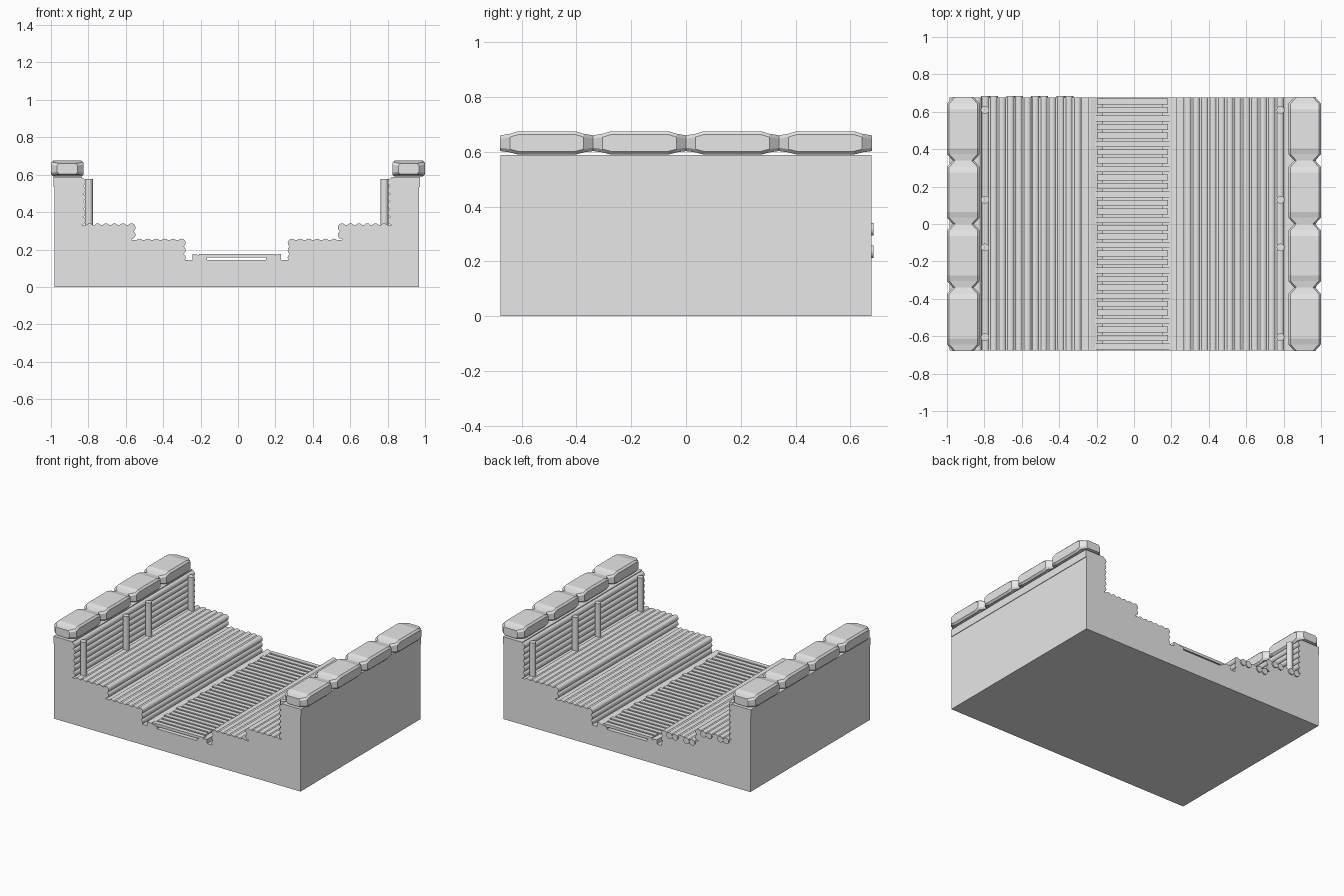
import bpy, bmesh, math
from mathutils import Matrix, Vector

old = bpy.data.objects.get("Cube")
if old:
    bpy.data.objects.remove(old, do_unlink=True)

grey = bpy.data.materials.new("plain grey")
grey.use_nodes = True
grey.diffuse_color = (0.8, 0.8, 0.8, 1)
grey.node_tree.nodes["Principled BSDF"].inputs["Base Color"].default_value = (0.8, 0.8, 0.8, 1)

HALF = 0.677      # half length along y
CX = -0.007       # the trench sits slightly off centre
R = 0.0225        # log radius
PITCH = 0.045


def finish(name, bm, smooth=False):
    bmesh.ops.recalc_face_normals(bm, faces=bm.faces[:])
    me = bpy.data.meshes.new(name)
    bm.to_mesh(me)
    bm.free()
    me.materials.append(grey)
    ob = bpy.data.objects.new(name, me)
    bpy.context.collection.objects.link(ob)
    if smooth:
        bpy.ops.object.select_all(action='DESELECT')
        ob.select_set(True)
        bpy.context.view_layer.objects.active = ob
        bpy.ops.object.shade_smooth_by_angle(angle=math.radians(50))
    return ob


def prism(bm, profile, y0, y1):
    """Extrude an x-z outline along y."""
    face = bm.faces.new([bm.verts.new((x, y0, z)) for x, z in profile])
    out = bmesh.ops.extrude_face_region(bm, geom=[face])
    verts = [v for v in out["geom"] if isinstance(v, bmesh.types.BMVert)]
    bmesh.ops.translate(bm, vec=(0, y1 - y0, 0), verts=verts)


def box(bm, x0, x1, y0, y1, z0, z1):
    prism(bm, [(x0, z0), (x1, z0), (x1, z1), (x0, z1)], y0, y1)


def log(bm, x, z, y1=HALF):
    mat = Matrix.Translation((x, (y1 - HALF) / 2, z)) @ Matrix.Rotation(math.pi / 2, 4, 'X')
    bmesh.ops.create_cone(bm, cap_ends=True, segments=12, radius1=R, radius2=R,
                          depth=HALF + y1, matrix=mat)


# Stepped earth body
half = [(0.975, 0), (0.975, 0.535), (0.828, 0.535), (0.828, 0.331), (0.563, 0.331),
        (0.563, 0.25), (0.295, 0.25), (0.295, 0.145)]
bm = bmesh.new()
prism(bm, [(CX + x, z) for x, z in half] + [(CX - x, z) for x, z in reversed(half)], -HALF, HALF)
finish("earth_body", bm)

# Slabs on top of both banks
bm = bmesh.new()
for s in (-1, 1):
    a, b = sorted((CX + s * 0.828, CX + s * 0.979))
    box(bm, a, b, -HALF, HALF, 0.535, 0.588)
finish("bank_slabs", bm)

for s, side in ((1, "left"), (-1, "right")):
    # Logs lying on the two ledges
    for part, x0, top in (("upper", 0.563, 0.34), ("lower", 0.295, 0.258)):
        bm = bmesh.new()
        for i in range(6):
            y1 = HALF + (0.008 if s < 0 and i % 3 else 0)
            log(bm, CX + s * (x0 + i * PITCH), top - R, y1)
        # Logs stacked down the riser
        for k in range(1, 2 if part == "upper" else 3):
            log(bm, CX + s * x0, top - R - k * 0.039)
        finish(f"{side}_{part}_ledge_logs", bm, True)

    # Log wall
    bm = bmesh.new()
    for i in range(6):
        log(bm, CX + s * 0.83, 0.355 + i * 0.041)
    finish(f"{side}_wall_logs", bm, True)

    # Upright posts
    bm = bmesh.new()
    for y in (-0.605, -0.125, 0.13, 0.61):
        bmesh.ops.create_cone(bm, cap_ends=True, segments=12, radius1=0.021, radius2=0.021,
                              depth=0.25, matrix=Matrix.Translation((CX + s * 0.79, y, 0.451)))
    finish(f"{side}_wall_posts", bm, True)

    # Sandbags: chamfered sections joined along y
    step = 0.339
    for n in range(4):
        bm = bmesh.new()
        yc = (n - 1.5) * step
        rings = []
        for t, w, z0, z1 in ((-0.171, 0.055, 0.603, 0.66), (-0.135, 0.0875, 0.598, 0.666),
                             (-0.105, 0.0875, 0.59, 0.675), (0.105, 0.0875, 0.59, 0.675),
                             (0.135, 0.0875, 0.598, 0.666), (0.171, 0.055, 0.603, 0.66)):
            c = 0.012
            outline = [(w - c, z0), (w, z0 + c), (w, z1 - c), (w - c, z1),
                       (c - w, z1), (-w, z1 - c), (-w, z0 + c), (c - w, z0)]
            rings.append([bm.verts.new((s * 0.9125 + x, yc + t, z)) for x, z in outline])
        for a, b in zip(rings, rings[1:]):
            for i in range(8):
                j = (i + 1) % 8
                bm.faces.new((a[i], a[j], b[j], b[i]))
        bm.faces.new(rings[0])
        bm.faces.new(rings[-1])
        finish(f"{side}_sandbag_{n + 1}", bm)

# Duckboard rails with sloping tops
bm = bmesh.new()
for s in (-1, 1):
    prism(bm, [(CX + s * x, z) for x, z in
               ((0.237, 0.14), (0.237, 0.176), (0.225, 0.176), (0.158, 0.16), (0.158, 0.14))],
          -HALF, HALF)
finish("walkway_rails", bm)

# Duckboard slats
bm = bmesh.new()
count = 30
gap = 2 * HALF / count
for i in range(count):
    y = -HALF + (i + 0.5) * gap
    out = 0.012 if i % 3 == 0 else 0
    box(bm, CX - 0.19 - out, CX + 0.19 + out, y - 0.016, y + 0.016, 0.158, 0.177)
finish("walkway_slats", bm)
